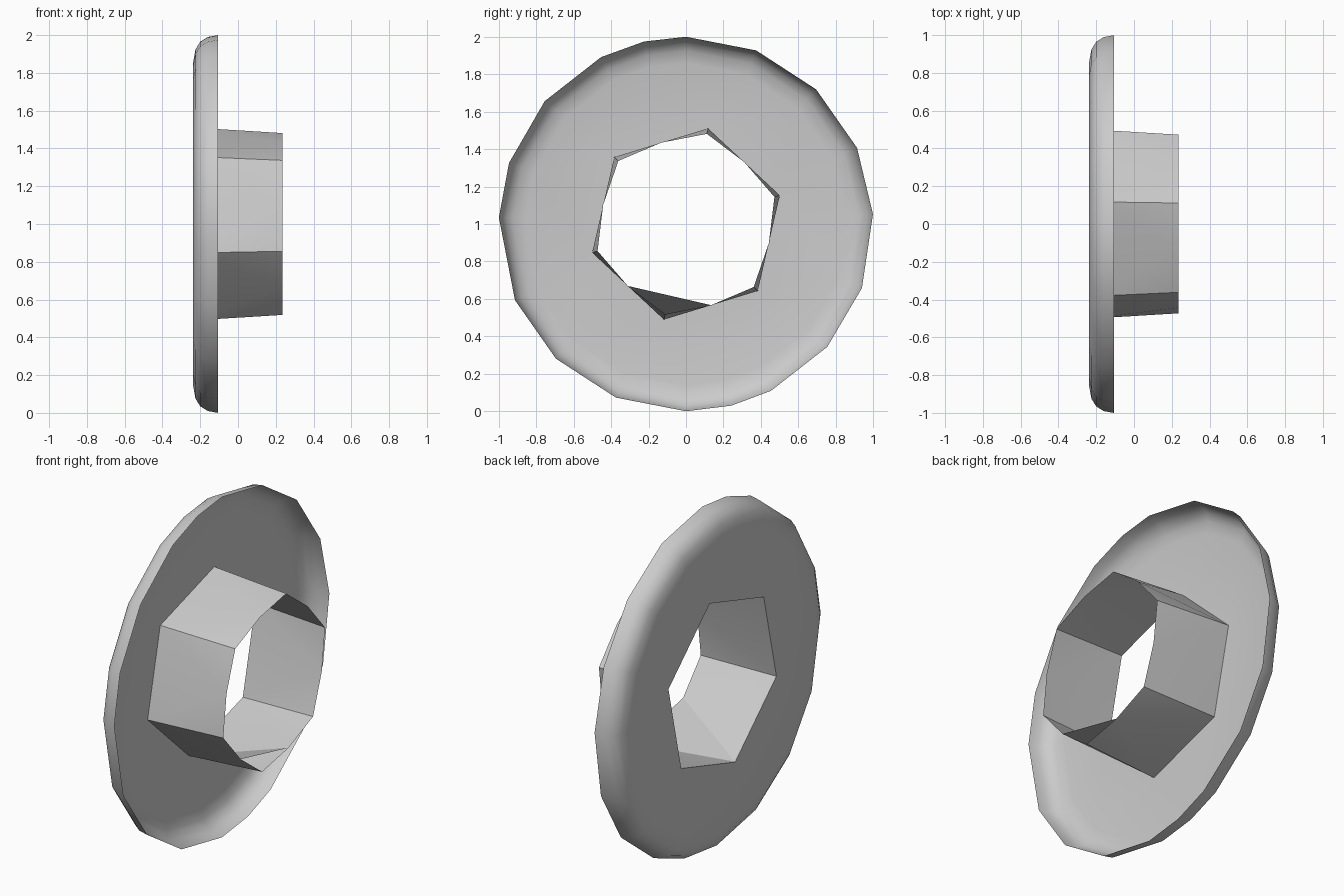
import bpy, bmesh, math

cube = bpy.data.objects.get("Cube")
if cube:
    bpy.data.objects.remove(cube, do_unlink=True)

# One plain grey
grey = bpy.data.materials.new("light_grey")
grey.use_nodes = True
grey.diffuse_color = (0.6, 0.6, 0.6, 1)
grey.node_tree.nodes["Principled BSDF"].inputs["Base Color"].default_value = (0.6, 0.6, 0.6, 1)

BACK_X, RIM_X, END_X = -0.237, -0.105, 0.235
HEX = [17 + 60 * i for i in range(6)]


def ring(bm, x, radius, angles):
    return [bm.verts.new((x, radius * math.cos(math.radians(a)),
                          1 + radius * math.sin(math.radians(a)))) for a in angles]


def loop_edges(bm, verts):
    return [bm.edges.new((v, verts[(i + 1) % len(verts)])) for i, v in enumerate(verts)]


def finish(bm, name, smooth_angle=None):
    mesh = bpy.data.meshes.new(name)
    bm.to_mesh(mesh)
    bm.free()
    obj = bpy.data.objects.new(name, mesh)
    bpy.context.collection.objects.link(obj)
    mesh.materials.append(grey)
    if smooth_angle:
        bpy.ops.object.select_all(action='DESELECT')
        obj.select_set(True)
        bpy.context.view_layer.objects.active = obj
        bpy.ops.object.shade_smooth_by_angle(angle=math.radians(smooth_angle))
    return obj


# Flange: shallow open dish with an uneven rim and a six-sided hole
rim_angles = [3, 24, 46, 68, 90, 103, 117, 139, 161, 178,
              204, 226, 248, 270, 284, 297, 319, 340]
profile = [(BACK_X, 0.86), (-0.225, 0.925), (-0.2, 0.965), (-0.16, 0.99), (RIM_X, 1.0)]
bm = bmesh.new()
rings = [ring(bm, x, r, rim_angles) for x, r in profile]
count = len(rim_angles)
for a, b in zip(rings, rings[1:]):
    for i in range(count):
        j = (i + 1) % count
        bm.faces.new((a[i], a[j], b[j], b[i]))
hole = ring(bm, BACK_X, 0.524, HEX)
inner = [bm.edges.get((rings[0][i], rings[0][(i + 1) % count])) for i in range(count)]
bmesh.ops.triangle_fill(bm, edges=inner + loop_edges(bm, hole), use_beauty=True)
bmesh.ops.recalc_face_normals(bm, faces=bm.faces)
finish(bm, "flange", 40)

# Collar: thin tapered tube, its open end slightly bowed between corners
bm = bmesh.new()
base = ring(bm, BACK_X, 0.524, HEX)
tip = ring(bm, END_X, 0.494, HEX)
middle = ring(bm, END_X, 0.454, [a + 30 for a in HEX])
for i in range(6):
    j = (i + 1) % 6
    bm.faces.new((base[i], middle[i], tip[i]))
    bm.faces.new((base[i], base[j], middle[i]))
    bm.faces.new((base[j], tip[j], middle[i]))
bmesh.ops.recalc_face_normals(bm, faces=bm.faces)
finish(bm, "collar", 25)

# Web: small sloping triangle across the collar's lowest corner
bm = bmesh.new()
corner = ring(bm, BACK_X, 0.522, [257])
sides = ring(bm, END_X, 0.453, [227, 287])
bm.faces.new(corner + sides[::-1])
finish(bm, "collar_corner_web")
